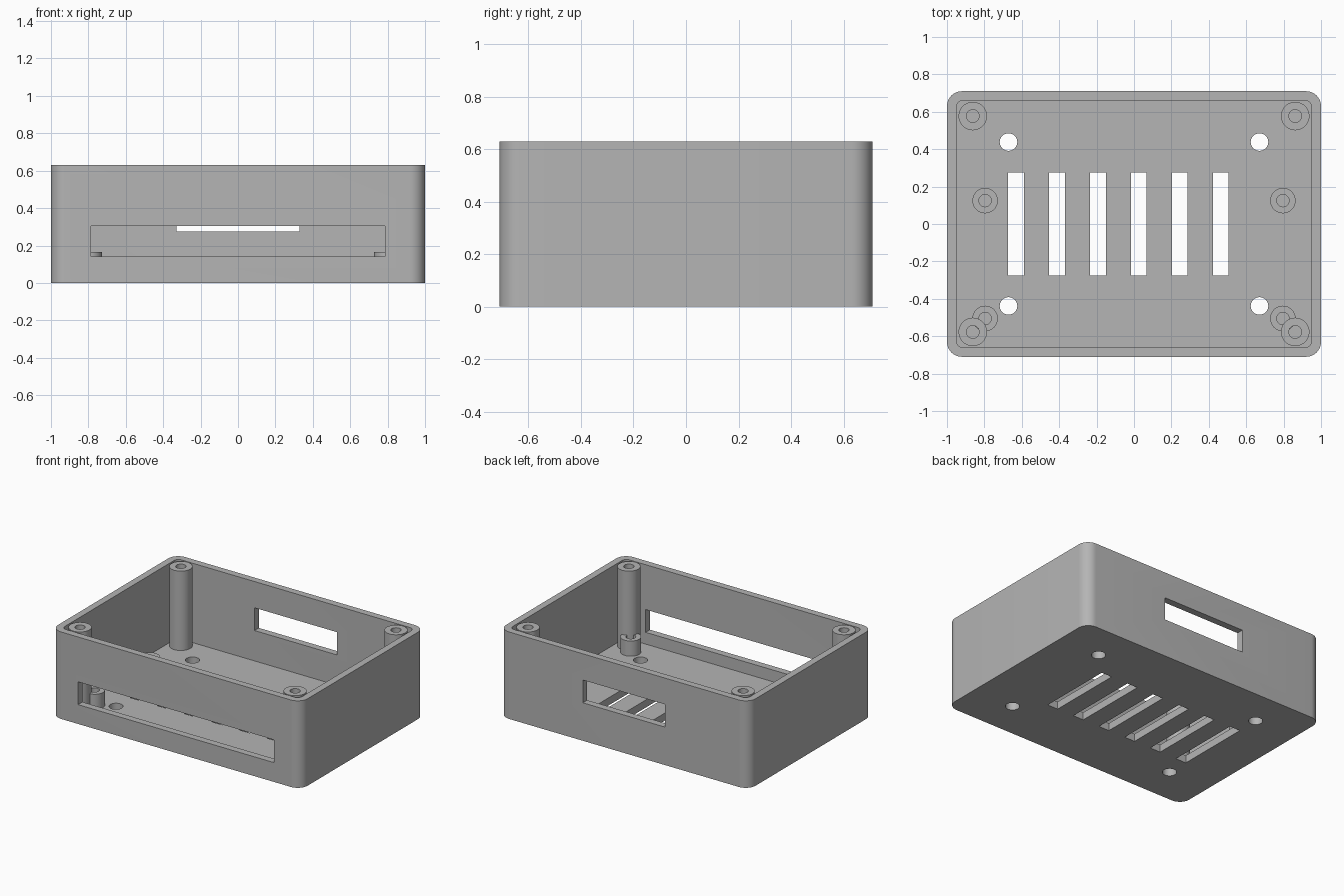
import bpy, bmesh, math
from mathutils import Matrix, Vector

if "Cube" in bpy.data.objects:
    bpy.data.objects.remove(bpy.data.objects["Cube"], do_unlink=True)

HEIGHT, FLOOR = 0.63, 0.055

grey = bpy.data.materials.new("plain_grey")
grey.use_nodes = True
grey.diffuse_color = (0.46, 0.46, 0.46, 1)
grey.node_tree.nodes["Principled BSDF"].inputs["Base Color"].default_value = grey.diffuse_color


def finish(name, bm):
    bmesh.ops.recalc_face_normals(bm, faces=bm.faces)
    mesh = bpy.data.meshes.new(name)
    bm.to_mesh(mesh)
    bm.free()
    mesh.materials.append(grey)
    obj = bpy.data.objects.new(name, mesh)
    bpy.context.collection.objects.link(obj)
    return obj


def add_box(bm, low, high):
    low, high = Vector(low), Vector(high)
    matrix = Matrix.Translation((low + high) / 2) @ Matrix.Diagonal((*(high - low), 1))
    bmesh.ops.create_cube(bm, size=1, matrix=matrix)


def rounded_block(name, half_x, half_y, bottom, top, radius):
    bm = bmesh.new()
    add_box(bm, (-half_x, -half_y, bottom), (half_x, half_y, top))
    upright = [e for e in bm.edges if abs(e.verts[0].co.z - e.verts[1].co.z) > 0.1]
    bmesh.ops.bevel(bm, geom=upright, offset=radius, segments=10, profile=0.5, affect='EDGES')
    return finish(name, bm)


def cut(target, cutter):
    cutter.hide_render = True
    mod = target.modifiers.new("cut", 'BOOLEAN')
    mod.operation, mod.solver, mod.object = 'DIFFERENCE', 'EXACT', cutter
    bpy.context.view_layer.objects.active = target
    bpy.ops.object.modifier_apply(modifier=mod.name)
    bpy.data.objects.remove(cutter, do_unlink=True)


def smooth(obj):
    bpy.ops.object.select_all(action='DESELECT')
    obj.select_set(True)
    bpy.context.view_layer.objects.active = obj
    bpy.ops.object.shade_smooth_by_angle(angle=math.radians(30))


def post(name, x, y, radius, bore, top, sides=40):
    # Hollow post: outer wall, top ring, bore and bore floor
    base = FLOOR - 0.01
    profile = [(radius, base), (radius, top), (bore, top), (bore, FLOOR + 0.002)]
    bm = bmesh.new()
    rings = []
    for r, z in profile:
        angles = [2 * math.pi * i / sides for i in range(sides)]
        rings.append([bm.verts.new((x + r * math.cos(a), y + r * math.sin(a), z)) for a in angles])
    for a, b in zip(rings, rings[1:]):
        for i in range(sides):
            j = (i + 1) % sides
            bm.faces.new((a[i], a[j], b[j], b[i]))
    bm.faces.new(rings[0])
    bm.faces.new(rings[-1])
    smooth(finish(name, bm))


# Open-topped case with rounded corners
case = rounded_block("case_shell", 1, 0.71, 0, HEIGHT, 0.08)
cut(case, rounded_block("cavity", 0.95, 0.66, FLOOR, HEIGHT + 0.2, 0.035))

# Front and back openings, floor vents and mounting holes
bm = bmesh.new()
add_box(bm, (-0.785, -0.8, 0.14), (0.785, -0.64, 0.305))
add_box(bm, (-0.33, 0.64, 0.275), (0.33, 0.8, 0.44))
for i in range(6):
    x = -0.631 + 0.219 * i
    add_box(bm, (x - 0.042, -0.275, -0.1), (x + 0.042, 0.275, 0.1))
for sx in (-1, 1):
    for sy in (-1, 1):
        bmesh.ops.create_cone(bm, cap_ends=True, segments=32, radius1=0.047, radius2=0.047,
                              depth=0.2, matrix=Matrix.Translation((sx * 0.671, sy * 0.438, 0)))
cut(case, finish("openings", bm))
smooth(case)

# Tall lid-screw pillars and short board standoffs
for side, sx in (("left", 1), ("right", -1)):
    for end, y in (("front", -0.577), ("back", 0.577)):
        post(f"{end}_{side}_pillar", sx * 0.862, y, 0.076, 0.034, HEIGHT)
    for end, y in (("front", -0.505), ("back", 0.125)):
        post(f"{end}_{side}_standoff", sx * 0.796, y, 0.068, 0.033, 0.165)
